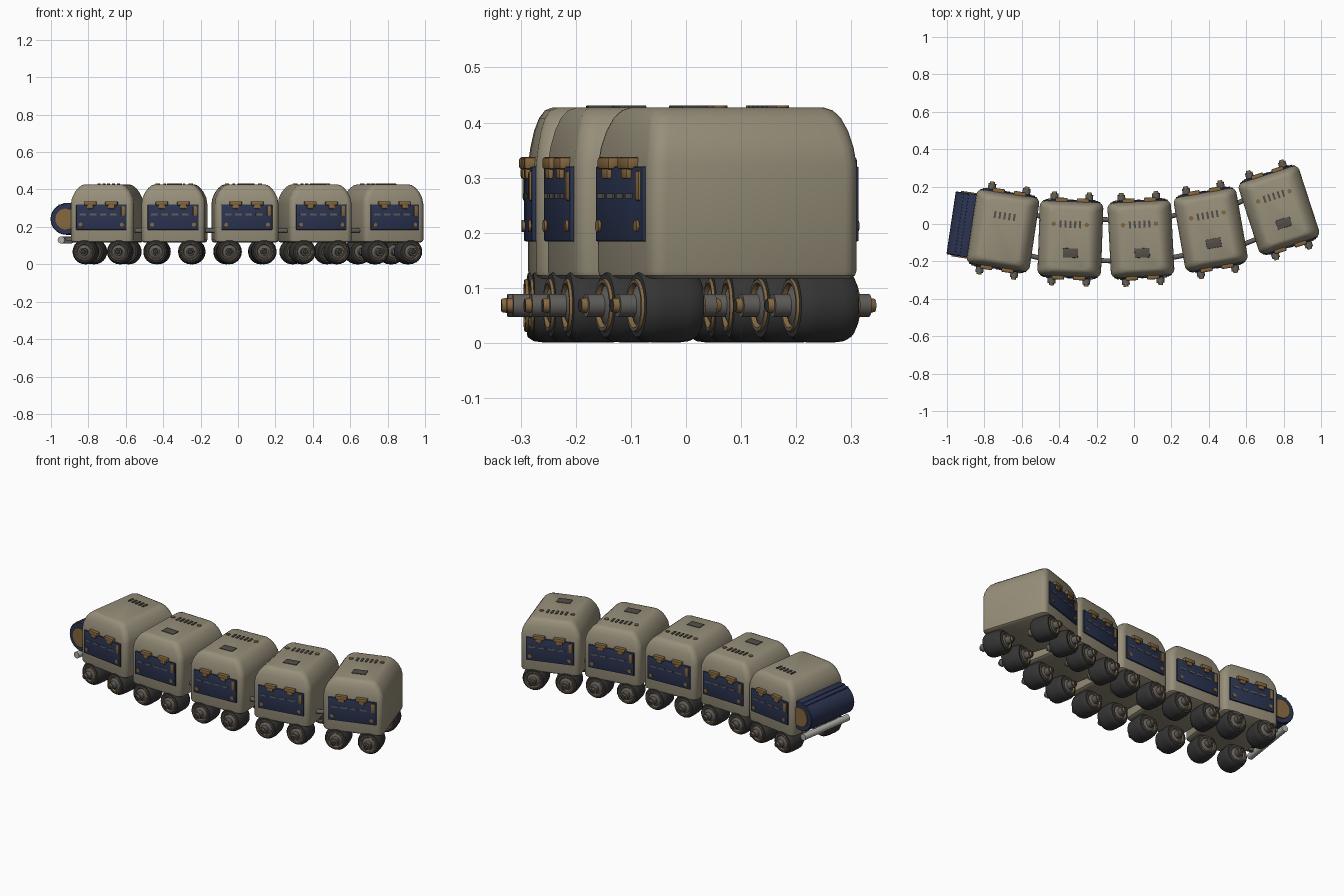
import bpy, bmesh, math
from mathutils import Matrix, Vector

if "Cube" in bpy.data.objects:
    bpy.data.objects.remove(bpy.data.objects["Cube"])


def material(name, r, g, b):
    m = bpy.data.materials.new(name)
    m.use_nodes = True
    m.diffuse_color = (r, g, b, 1)
    m.node_tree.nodes["Principled BSDF"].inputs["Base Color"].default_value = (r, g, b, 1)
    return m


TAN = material("tan_shell", 0.31, 0.275, 0.195)
NAVY = material("navy_panel", 0.024, 0.034, 0.082)
BLACK = material("tyre_black", 0.035, 0.035, 0.035)
BRONZE = material("bronze", 0.23, 0.135, 0.05)
GREY = material("metal_grey", 0.12, 0.115, 0.105)
DARK = material("vent_grey", 0.09, 0.078, 0.065)
SILVER = material("light_metal", 0.42, 0.42, 0.38)


def finish(bm, name, mats):
    bmesh.ops.recalc_face_normals(bm, faces=bm.faces)
    me = bpy.data.meshes.new(name)
    bm.to_mesh(me)
    bm.free()
    for m in mats:
        me.materials.append(m)
    me.shade_smooth()
    me.set_sharp_from_angle(angle=math.radians(32))
    return me


def boxes(name, mat, items, bevel=0.0):
    """One mesh of boxes, each given as (centre, size)."""
    bm = bmesh.new()
    for c, s in items:
        bmesh.ops.create_cube(bm, size=1, matrix=Matrix.Translation(c) @ Matrix.Diagonal((*s, 1)))
    if bevel:
        bmesh.ops.bevel(bm, geom=bm.edges[:], offset=bevel, segments=2, affect='EDGES', profile=0.5)
    return finish(bm, name, [mat])


def rods(name, mat, items, axis, sides=20):
    """One mesh of cylinders, each given as (centre, radius, length)."""
    turn = {'X': Matrix.Rotation(math.pi / 2, 4, 'Y'),
            'Y': Matrix.Rotation(math.pi / 2, 4, 'X'), 'Z': Matrix()}[axis]
    bm = bmesh.new()
    for c, r, length in items:
        bmesh.ops.create_cone(bm, cap_ends=True, segments=sides, radius1=r, radius2=r,
                              depth=length, matrix=Matrix.Translation(c) @ turn)
    return finish(bm, name, [mat])


def loft_rings(bm, rings, close_ends=True):
    faces = []
    loops = [[bm.verts.new(p) for p in ring] for ring in rings]
    n = len(loops[0])
    for k, (a, b) in enumerate(zip(loops, loops[1:])):
        for i in range(n):
            f = bm.faces.new((a[i], a[(i + 1) % n], b[(i + 1) % n], b[i]))
            faces.append((k, f))
    if close_ends:
        bm.faces.new(loops[0])
        bm.faces.new(loops[-1])
    return faces


def lathe_y(name, profile, bands, mats, sides=24):
    """Spin (radius, y) points round the y axis; bands gives each strip's material."""
    bm = bmesh.new()
    rings = [[(r * math.cos(2 * math.pi * i / sides), y, r * math.sin(2 * math.pi * i / sides))
              for i in range(sides)] for r, y in profile]
    for k, f in loft_rings(bm, rings):
        f.material_index = bands[k]
    return finish(bm, name, mats)


# Shell: rounded rectangles stacked upwards, drawing in towards the roof
def shell():
    def ring(z, hx, hy, rad=0.03, steps=4):
        pts = []
        for q, (sx, sy) in enumerate(((1, 1), (-1, 1), (-1, -1), (1, -1))):
            for i in range(steps + 1):
                a = math.pi / 2 * (q + i / steps)
                pts.append((sx * (hx - rad) + rad * math.cos(a),
                            sy * (hy - rad) + rad * math.sin(a), z))
        return pts
    levels = ((0.116, 0.158, 0.190), (0.122, 0.167, 0.198), (0.13, 0.17, 0.2),
              (0.325, 0.17, 0.2), (0.355, 0.165, 0.196), (0.385, 0.151, 0.19),
              (0.408, 0.134, 0.182), (0.422, 0.117, 0.172), (0.427, 0.102, 0.16))
    bm = bmesh.new()
    loft_rings(bm, [ring(*lv) for lv in levels])
    return finish(bm, "shell", [TAN])


# Wheel: barrel tyre with rim and axle hub on both faces
half = [(0.012, -0.103), (0.014, -0.092), (0.021, -0.092), (0.021, -0.062), (0.036, -0.054),
        (0.041, -0.061), (0.047, -0.061), (0.049, -0.056), (0.058, -0.055), (0.065, -0.044),
        (0.0675, -0.025)]
half_bands = [1, 2, 2, 2, 1, 2, 1, 0, 0, 0]
wheel = lathe_y("wheel", half + [(r, -y) for r, y in reversed(half)],
                half_bands + [0] + half_bands[::-1], [BLACK, BRONZE, GREY])

body = shell()

# Side hatch and its fittings, on the local -y face
hatch = boxes("hatch", NAVY, [(Vector((0, -0.202, 0.252)), (0.272, 0.012, 0.136))], 0.003)
hinges = boxes("hatch_hinges", BRONZE,
               [(Vector((x, -0.206, z)), (w, d, h)) for x in (-0.06, 0.055)
                for z, w, d, h in ((0.326, 0.066, 0.026, 0.022), (0.308, 0.036, 0.022, 0.022))]
               + [(Vector((0.118, -0.206, 0.285)), (0.022, 0.014, 0.055))], 0.005)
studs = rods("hatch_studs", BRONZE,
             [(Vector((x, -0.208, 0.212)), 0.011, 0.01) for x in (-0.112, 0.112)], 'Y', 12)
dashes = boxes("hatch_slots", GREY,
               [(Vector((x, -0.208, 0.266)), (0.036, 0.005, 0.009)) for x in (-0.1, -0.045, 0.01, 0.065)])

# Roof fittings
vents = boxes("roof_vents", DARK, [(Vector((-0.055 + 0.026 * i, 0.078, 0.426)), (0.011, 0.038, 0.01))
                                   for i in range(5)])
knobs = rods("roof_knobs", BRONZE, [(Vector((x, 0.078, 0.424)), 0.012, 0.014)
                                    for x in (-0.092, 0.085)], 'Z', 14)
plate = boxes("roof_plate", DARK, [(Vector((0.003, -0.075, 0.427)), (0.08, 0.05, 0.008))], 0.002)


def place(name, mesh, matrix):
    ob = bpy.data.objects.new(name, mesh)
    bpy.context.collection.objects.link(ob)
    ob.matrix_world = matrix
    return ob


# Five cars along a gentle curve: x, y, heading in degrees
cars = [(-0.70, -0.035, -8.5), (-0.34, -0.08, -2), (0.037, -0.08, 3),
        (0.41, -0.03, 10), (0.775, 0.075, 18)]
frames = [Matrix.Translation((x, y, 0)) @ Matrix.Rotation(math.radians(a), 4, 'Z') for x, y, a in cars]
half_turn = Matrix.Rotation(math.pi, 4, 'Z')

for n, frame in enumerate(frames, 1):
    tag = f"car_{n}_"
    place(tag + "shell", body, frame)
    for side, turn in (("front", Matrix()), ("back", half_turn)):
        for label, mesh in (("hatch", hatch), ("hinges", hinges), ("studs", studs), ("slots", dashes)):
            place(f"{tag}{side}_{label}", mesh, frame @ turn)
        for end, x in (("a", -0.093), ("b", 0.093)):
            place(f"{tag}{side}_wheel_{end}", wheel,
                  frame @ turn @ Matrix.Translation((x, -0.148, 0.0675)))
    place(tag + "roof_vents", vents, frame)
    if n > 1:
        place(tag + "roof_knobs", knobs, frame)
        place(tag + "roof_plate", plate, frame)

# Coupling bars between neighbouring cars
for n, (a, b) in enumerate(zip(frames, frames[1:]), 1):
    for y in (-0.11, 0.11):
        p, q = a @ Vector((0.15, y, 0.18)), b @ Vector((-0.15, y, 0.18))
        bar = rods("coupling", GREY, [(Vector(), 0.013, (q - p).length)], 'Z', 12)
        aim = (q - p).to_track_quat('Z', 'Y').to_matrix().to_4x4()
        place(f"coupling_{n}", bar, Matrix.Translation((p + q) / 2) @ aim)

# Lead roller with bronze ends, cover rails and a bumper bar
roller = lathe_y("roller", [(0.05, -0.176), (0.055, -0.17), (0.08, -0.17), (0.084, -0.165),
                            (0.084, 0.165), (0.08, 0.17), (0.055, 0.17), (0.05, 0.176)],
                 [1, 0, 0, 0, 0, 0, 1], [NAVY, BRONZE], 28)
place("lead_roller", roller, frames[0] @ Matrix.Translation((-0.197, 0, 0.242)))
caps = rods("roller_caps", BRONZE, [(Vector((-0.197, 0, 0.242)), 0.056, 0.354)], 'Y', 24)
place("roller_caps", caps, frames[0])
rails = boxes("roller_rails", NAVY, [(Vector((-0.185, 0, 0.32)), (0.05, 0.34, 0.018)),
                                     (Vector((-0.23, 0, 0.315)), (0.014, 0.34, 0.012))], 0.003)
place("roller_rails", rails, frames[0])
bumper = rods("bumper_bar", SILVER, [(Vector((-0.222, 0, 0.13)), 0.019, 0.35)], 'Y', 16)
place("bumper_bar", bumper, frames[0])
stays = boxes("bumper_stays", GREY, [(Vector((-0.19, y, 0.135)), (0.06, 0.02, 0.018))
                                     for y in (-0.12, 0.12)])
place("bumper_stays", stays, frames[0])
